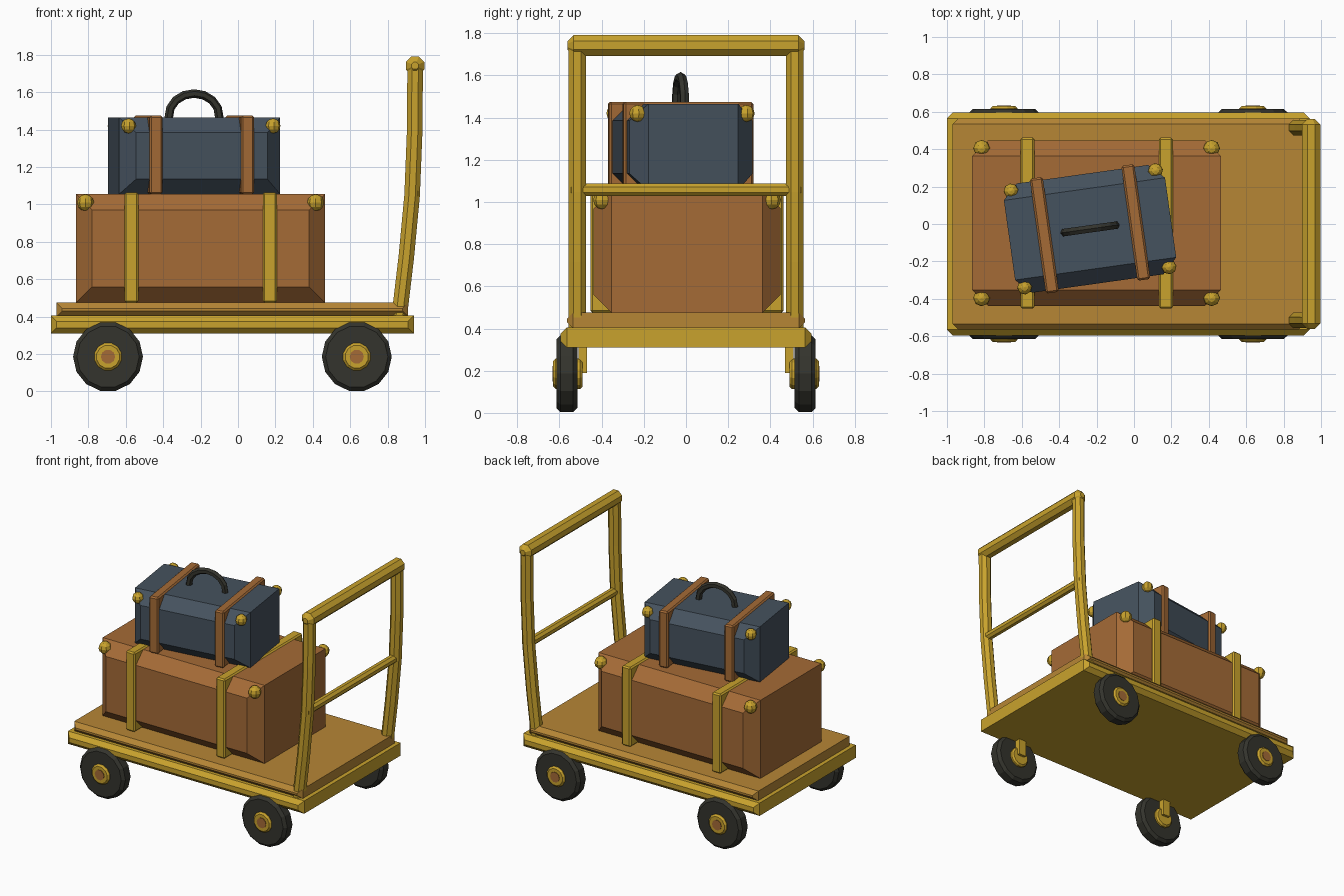
import bpy, bmesh, math
from mathutils import Matrix, Vector

if "Cube" in bpy.data.objects:
    bpy.data.objects.remove(bpy.data.objects["Cube"])


def material(name, rgb):
    m = bpy.data.materials.new(name)
    m.diffuse_color = (*rgb, 1)
    m.use_nodes = True
    m.node_tree.nodes["Principled BSDF"].inputs["Base Color"].default_value = m.diffuse_color
    return m


BRASS = material("brass yellow", (0.584, 0.365, 0.026))
LEATHER = material("tan leather", (0.376, 0.147, 0.037))
WOOD = material("golden wood", (0.47, 0.24, 0.036))
NAVY = material("slate blue", (0.060, 0.084, 0.112))
BLACK = material("dark rubber", (0.034, 0.034, 0.026))


def add(name, bm, mat, matrix=Matrix(), bevel=0.0, angle=30):
    bmesh.ops.recalc_face_normals(bm, faces=bm.faces)
    me = bpy.data.meshes.new(name)
    bm.to_mesh(me)
    bm.free()
    me.materials.append(mat)
    ob = bpy.data.objects.new(name, me)
    ob.matrix_world = matrix
    bpy.context.collection.objects.link(ob)
    if bevel:
        mod = ob.modifiers.new("bevel", 'BEVEL')
        mod.width, mod.segments = bevel, 1
        mod.limit_method, mod.angle_limit = 'ANGLE', math.radians(angle)
    return ob


def box(name, loc, size, mat, bevel=0.0, base=Matrix()):
    bm = bmesh.new()
    bmesh.ops.create_cube(bm, size=1, matrix=Matrix.Diagonal((*size, 1)))
    return add(name, bm, mat, base @ Matrix.Translation(loc), bevel)


def cushion(name, loc, size, c, mat, base=Matrix()):
    """Box whose front and back faces are chamfered all round."""
    bm = bmesh.new()
    hx, hy, hz = (s / 2 for s in size)
    rings = []
    for y, i in ((-hy, c), (-hy + c, 0), (hy - c, 0), (hy, c)):
        rings.append([bm.verts.new((sx * (hx - i), y, sz * (hz - i)))
                      for sx, sz in ((-1, -1), (1, -1), (1, 1), (-1, 1))])
    for a, b in zip(rings, rings[1:]):
        for k in range(4):
            n = (k + 1) % 4
            bm.faces.new((a[k], a[n], b[n], b[k]))
    bm.faces.new(rings[0])
    bm.faces.new(rings[-1])
    return add(name, bm, mat, base @ Matrix.Translation(loc))


def y_cylinder(name, loc, r, length, sides, mat, bevel=0.0):
    bm = bmesh.new()
    bmesh.ops.create_cone(bm, cap_ends=True, segments=sides, radius1=r, radius2=r, depth=length,
                          matrix=Matrix.Rotation(math.pi / 2, 4, 'X') @ Matrix.Rotation(math.pi / sides, 4, 'Z'))
    return add(name, bm, mat, Matrix.Translation(loc), bevel, 60)


def stud(name, loc, r, base=Matrix()):
    bm = bmesh.new()
    bmesh.ops.create_uvsphere(bm, u_segments=8, v_segments=6, radius=r)
    return add(name, bm, BRASS, base @ Matrix.Translation(loc))


def tube(name, points, r, sides, mat, base=Matrix()):
    """Tube along a path lying in a plane of constant y."""
    bm = bmesh.new()
    pts = [Vector(p) for p in points]
    rings = []
    for i, p in enumerate(pts):
        t = (pts[min(i + 1, len(pts) - 1)] - pts[max(i - 1, 0)]).normalized()
        side = Vector((0, 1, 0))
        up = t.cross(side)
        angles = [2 * math.pi * (k + 0.5) / sides for k in range(sides)]
        rings.append([bm.verts.new(p + r * (math.cos(a) * side + math.sin(a) * up)) for a in angles])
    for a, b in zip(rings, rings[1:]):
        for k in range(sides):
            n = (k + 1) % sides
            bm.faces.new((a[k], a[n], b[n], b[k]))
    bm.faces.new(rings[0])
    bm.faces.new(rings[-1])
    return add(name, bm, mat, base)


# Platform
cushion("frame", (-0.03, 0, 0.358), (1.94, 1.19, 0.095), 0.03, BRASS)
cushion("deck", (-0.03, 0, 0.438), (1.88, 1.13, 0.074), 0.03, WOOD)

# Wheels with hubs and brackets
for x in (-0.695, 0.635):
    for s in (-1, 1):
        y_cylinder("wheel", (x, s * 0.565, 0.186), 0.187, 0.10, 14, BLACK, 0.02)
        y_cylinder("hub", (x, s * 0.56, 0.186), 0.075, 0.14, 12, BRASS, 0.012)
        y_cylinder("hub_cap", (x, s * 0.60, 0.186), 0.038, 0.068, 10, LEATHER)
        box("wheel_bracket", (x, s * 0.49, 0.255), (0.06, 0.04, 0.13), BRASS)

# Push handle
for s in (-1, 1):
    y = s * 0.515
    tube("handle_post", [(0.862, y, 0.40), (0.90, y, 0.72), (0.931, y, 1.05),
                         (0.945, y, 1.40), (0.947, y, 1.74)], 0.045, 8, BRASS)
y_cylinder("handle_bar", (0.947, 0, 1.742), 0.053, 1.125, 8, BRASS, 0.03)
y_cylinder("handle_crossbar", (0.933, 0, 1.058), 0.032, 1.09, 8, BRASS)


# Luggage: body, two straps and four top studs
def luggage(name, base, size, c, strap_x, strap_w, strap_mat, body_mat, stud_at, r):
    L, W, H = size
    cushion(name, (0, 0, H / 2), size, c, body_mat, base)
    for s in (-1, 1):
        box(name + "_strap", (s * strap_x, 0, (H + 0.01) / 2), (strap_w, W + 0.03, H + 0.01),
            strap_mat, 0.01, base)
        for t in (-1, 1):
            stud(name + "_stud", (s * stud_at[0], t * stud_at[1], stud_at[2]), r, base)


luggage("trunk", Matrix.Translation((-0.2, 0.005, 0.475)), (1.33, 0.885, 0.58), 0.085,
        0.37, 0.075, BRASS, LEATHER, (0.615, 0.4, 0.535), 0.045)
case = Matrix.Translation((-0.235, -0.026, 1.055)) @ Matrix.Rotation(math.radians(8), 4, 'Z')
luggage("suitcase", case, (0.87, 0.59, 0.41), 0.08,
        0.247, 0.07, LEATHER, NAVY, (0.39, 0.26, 0.365), 0.04)

# Suitcase carrying handle
arc = [(-0.138 * math.cos(a), 0, 0.405 + 0.133 * math.sin(a) ** 0.9)
       for a in (math.pi * k / 8 for k in range(1, 8))]
arc = [(-0.138, 0, 0.40)] + arc + [(0.138, 0, 0.40)]
tube("suitcase_handle", arc, 0.023, 6, BLACK, case)
